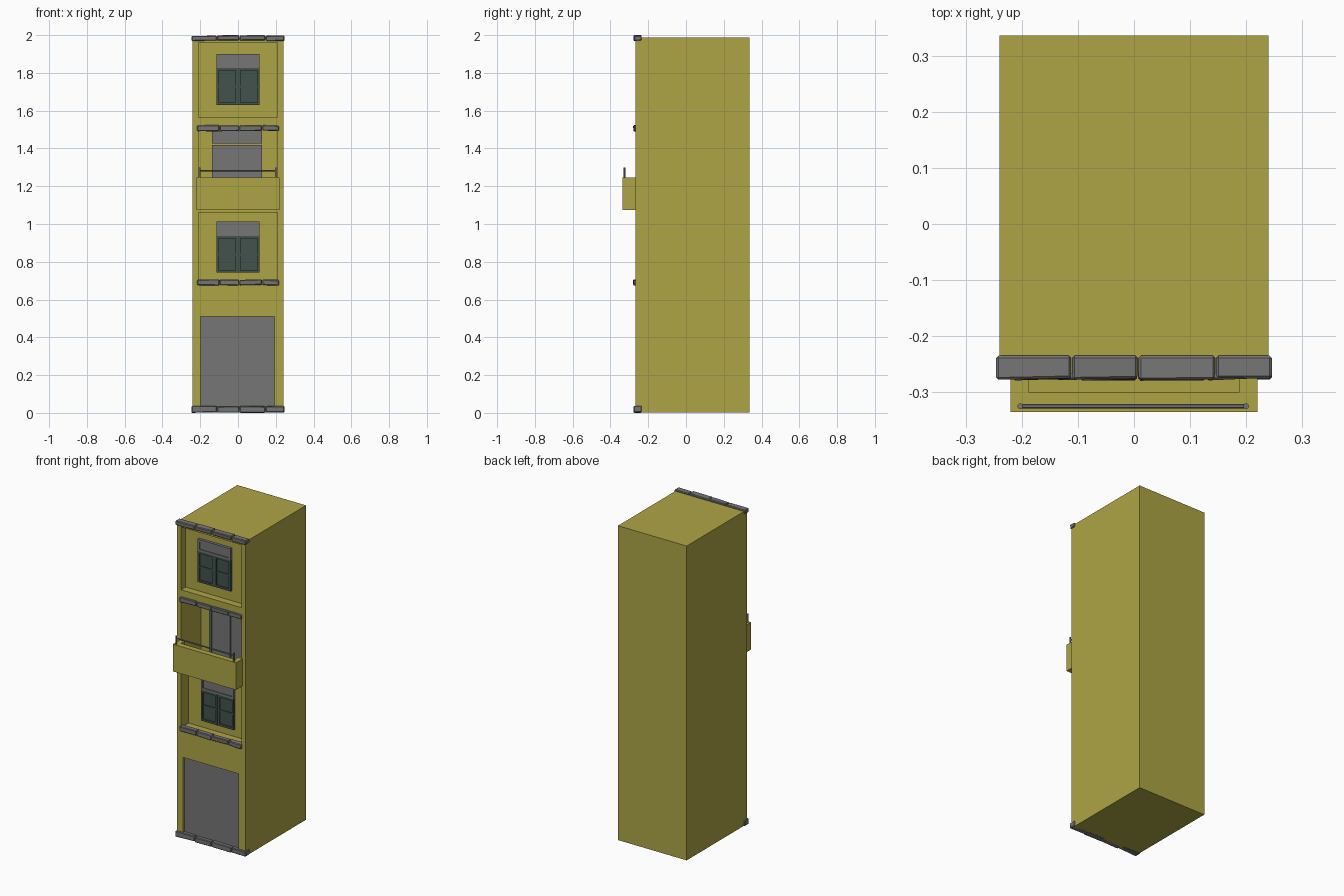
import bpy, bmesh, random
from mathutils import Vector

if "Cube" in bpy.data.objects:
    bpy.data.objects.remove(bpy.data.objects["Cube"])

random.seed(4)


def material(name, rgb):
    m = bpy.data.materials.new(name)
    m.diffuse_color = (*rgb, 1)
    m.use_nodes = True
    m.node_tree.nodes["Principled BSDF"].inputs["Base Color"].default_value = m.diffuse_color
    return m


PLASTER = material("ochre_plaster", (0.42, 0.375, 0.06))
GLASS = material("dark_glass", (0.055, 0.085, 0.075))
STONE = material("grey", (0.18, 0.18, 0.18))


def add_box(bm, x0, x1, y0, y1, z0, z1):
    verts = bmesh.ops.create_cube(bm, size=1)["verts"]
    for v in verts:
        v.co = Vector((x1 if v.co.x > 0 else x0, y1 if v.co.y > 0 else y0,
                       z1 if v.co.z > 0 else z0))
    return verts


def finish(name, bm, mat):
    me = bpy.data.meshes.new(name)
    bm.to_mesh(me)
    bm.free()
    ob = bpy.data.objects.new(name, me)
    bpy.context.collection.objects.link(ob)
    me.materials.append(mat)
    return ob


def boxes(name, mat, *dims):
    bm = bmesh.new()
    for d in dims:
        add_box(bm, *d)
    return finish(name, bm, mat)


def cut(ob, *dims):
    for d in dims:
        cutter = boxes("cutter", PLASTER, d)
        cutter.hide_render = True
        mod = ob.modifiers.new("cut", "BOOLEAN")
        mod.operation, mod.solver, mod.object = "DIFFERENCE", "EXACT", cutter
        bpy.context.view_layer.objects.active = ob
        bpy.ops.object.modifier_apply(modifier=mod.name)
        bpy.data.objects.remove(cutter)


def frame(x0, x1, y0, y1, z0, z1, t):
    """Four bars of a rectangular frame."""
    return [(x0, x0 + t, y0, y1, z0, z1), (x1 - t, x1, y0, y1, z0, z1),
            (x0 + t, x1 - t, y0, y1, z0, z0 + t),
            (x0 + t, x1 - t, y0, y1, z1 - t, z1)]


def stone_course(name, half, y0, y1, z0, z1):
    """Row of four rough, chamfered stone blocks."""
    bm = bmesh.new()
    cuts = [-half, -half * 0.45, half * 0.03, half * 0.59, half]
    for a, b in zip(cuts, cuts[1:]):
        for v in add_box(bm, a + 0.001, b - 0.001, y0, y1, z0, z1):
            v.co.y += random.uniform(0, 0.005) if v.co.y < (y0 + y1) / 2 else 0
            mid = (z0 + z1) / 2
            v.co.z += random.uniform(0, 0.005) * (-1 if v.co.z > mid else 1)
    bmesh.ops.bevel(bm, geom=bm.edges[:], offset=0.004, segments=1,
                    affect="EDGES", profile=0.5)
    finish(name, bm, STONE)


FRONT = -0.267

# tower body with recessed bays and garage opening
body = boxes("tower_body", PLASTER, (-0.24, 0.24, FRONT, 0.336, 0.003, 1.988))
cut(body,
    (-0.21, 0.21, -0.5, FRONT + 0.045, 1.565, 1.96),
    (-0.21, 0.21, -0.5, FRONT + 0.20, 1.09, 1.497),
    (-0.21, 0.21, -0.5, FRONT + 0.075, 0.695, 1.06),
    (-0.198, 0.192, -0.5, FRONT + 0.018, 0.02, 0.51))

# garage door
boxes("garage_door", STONE, (-0.198, 0.192, FRONT + 0.014, FRONT + 0.03, 0.02, 0.51))

# windows: panelled header above a pair of glazed casements
for label, y, z0, z1 in (("upper", FRONT + 0.028, 1.63, 1.90),
                         ("lower", FRONT + 0.060, 0.742, 1.012)):
    back = y + 0.025
    zh = z1 - 0.075
    zm = (z0 + zh) / 2
    boxes(label + "_window_header", STONE,
          *frame(-0.115, 0.115, y, back, zh, z1, 0.013),
          (-0.102, 0.102, y + 0.006, back, zh + 0.013, z1 - 0.013))
    casement = []
    for x0, x1 in ((-0.115, -0.001), (0.001, 0.115)):
        casement += frame(x0, x1, y, back, z0, zh, 0.013)
        casement.append((x0 + 0.013, x1 - 0.013, y + 0.003, back, zm - 0.005, zm + 0.005))
    boxes(label + "_window_casements", GLASS, *casement)
    boxes(label + "_window_glass", GLASS, (-0.11, 0.11, y + 0.008, back, z0 + 0.005, zh))

# balcony double door with transom
y, back = FRONT + 0.175, FRONT + 0.21
door = frame(-0.137, 0.126, y, back, 1.425, 1.492, 0.013)
door.append((-0.124, 0.113, y + 0.006, back, 1.438, 1.479))
for x0, x1 in ((-0.137, -0.006), (-0.004, 0.126)):
    door += frame(x0, x1, y, back, 1.09, 1.417, 0.014)
    door.append((x0 + 0.014, x1 - 0.014, y + 0.006, back, 1.104, 1.403))
boxes("balcony_door", STONE, *door)

# balcony parapet, open inside
parapet = boxes("balcony_parapet", PLASTER, (-0.22, 0.22, -0.335, FRONT, 1.073, 1.245))
cut(parapet, (-0.188, 0.188, -0.30, -0.2, 1.09, 1.4))


def rod(name, a, b, r):
    a, b = Vector(a), Vector(b)
    bpy.ops.mesh.primitive_cylinder_add(vertices=12, radius=r, depth=(b - a).length,
                                        location=(a + b) / 2)
    ob = bpy.context.object
    ob.name = name
    ob.rotation_euler = (b - a).to_track_quat("Z", "Y").to_euler()
    ob.data.materials.append(STONE)
    bpy.ops.object.shade_smooth_by_angle()


# balcony handrail and posts
rod("handrail", (-0.203, -0.325, 1.283), (0.2, -0.325, 1.283), 0.004)
for x in (-0.203, 0.2):
    rod("rail_post", (x, -0.325, 1.235), (x, -0.325, 1.298), 0.005)

# stone courses: base, lower sill, balcony lintel, cornice
stone_course("base_stones", 0.247, -0.279, -0.235, 0.0, 0.038)
stone_course("lower_sill_stones", 0.217, -0.28, -0.245, 0.673, 0.708)
stone_course("lintel_stones", 0.217, -0.28, -0.245, 1.49, 1.524)
stone_course("cornice_stones", 0.247, -0.279, -0.235, 1.968, 2.0)
